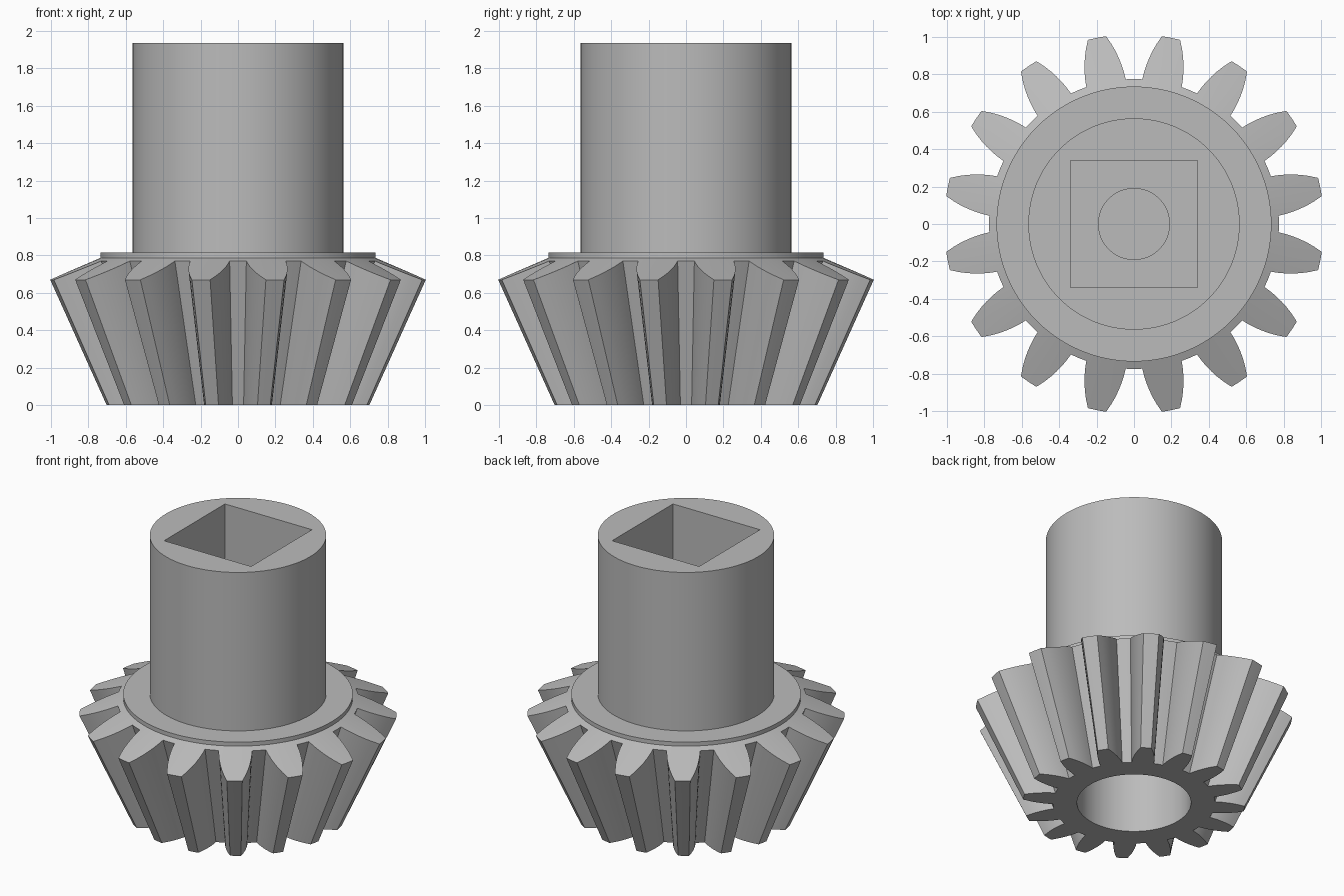
import bpy, bmesh
from math import radians, cos, sin

cube = bpy.data.objects.get("Cube")
if cube:
    bpy.data.objects.remove(cube)

steel = bpy.data.materials.new("plain grey")
steel.use_nodes = True
GREY = (0.5, 0.5, 0.5, 1)
steel.diffuse_color = GREY
steel.node_tree.nodes["Principled BSDF"].inputs["Base Color"].default_value = GREY

TEETH = 16
PITCH = 360 / TEETH
APEX = 1.56          # depth of the pitch cone's apex below the base
COLLAR_R, COLLAR_Z = 0.735, 0.815
SHAFT_R, SHAFT_TOP = 0.565, 1.935


def finish(bm, name):
    bmesh.ops.recalc_face_normals(bm, faces=bm.faces)
    mesh = bpy.data.meshes.new(name)
    bm.to_mesh(mesh)
    bm.free()
    mesh.materials.append(steel)
    obj = bpy.data.objects.new(name, mesh)
    bpy.context.collection.objects.link(obj)
    return obj


def smooth(obj):
    bpy.ops.object.select_all(action='DESELECT')
    obj.select_set(True)
    bpy.context.view_layer.objects.active = obj
    bpy.ops.object.shade_smooth_by_angle(angle=radians(25))


def back_cone(r):
    return 0.77 - (r - 0.775) * 0.417


# One tooth flank: radius and half angle, from root to tip
flank = [(0.775, 7.95), (0.81, 7.5), (0.85, 6.85), (0.89, 6.05),
         (0.93, 5.15), (0.97, 4.1), (1.015, 2.8)]
tooth = [(0.775, -PITCH / 2)] + [(r, -a) for r, a in flank]
tooth += [(1.015, 0)] + [(r, a) for r, a in reversed(flank)]
outline = [(r, radians(a + PITCH * (k + 0.5))) for k in range(TEETH) for r, a in tooth]

# Bevel gear with bore and collar, as a stack of rings
bm = bmesh.new()


def ring(radius_height):
    verts = []
    for r, a in outline:
        rr, z = radius_height(r)
        verts.append(bm.verts.new((rr * cos(a), rr * sin(a), z)))
    return verts


rings = [ring(f) for f in (
    lambda r: (0.365, COLLAR_Z - 0.015),
    lambda r: (0.365, 0),
    lambda r: (r * APEX / (APEX + back_cone(r)), 0),
    lambda r: (r, back_cone(r)),
    lambda r: (COLLAR_R, back_cone(COLLAR_R)),
    lambda r: (COLLAR_R, COLLAR_Z),
    lambda r: (SHAFT_R - 0.01, COLLAR_Z),
)]
n = len(outline)
for low, high in zip(rings, rings[1:]):
    for i in range(n):
        j = (i + 1) % n
        bm.faces.new((low[i], low[j], high[j], high[i]))
smooth(finish(bm, "bevel_gear"))


# Prisms for the shaft and its cutters
def prism(name, radius, z0, z1, sides, turn=0):
    bm = bmesh.new()
    base = [bm.verts.new((radius * cos(radians(turn + 360 * i / sides)),
                          radius * sin(radians(turn + 360 * i / sides)), z0))
            for i in range(sides)]
    face = bm.faces.new(base)
    top = bmesh.ops.extrude_face_region(bm, geom=[face])["geom"]
    for v in top:
        if isinstance(v, bmesh.types.BMVert):
            v.co.z = z1
    if len(bm.faces) == sides + 1:
        bm.faces.new(base)
    return finish(bm, name)


shaft = prism("shaft", SHAFT_R, COLLAR_Z - 0.015, SHAFT_TOP, 96)
socket = prism("socket_cutter", 0.34 * 2 ** 0.5, 1.1, SHAFT_TOP + 0.1, 4, 45)
pilot = prism("pilot_hole_cutter", 0.19, 0.95, 1.2, 48)
for cutter in (socket, pilot):
    mod = shaft.modifiers.new(cutter.name, 'BOOLEAN')
    mod.operation = 'DIFFERENCE'
    mod.solver = 'EXACT'
    mod.object = cutter

# Bake the cuts and remove the cutters
bpy.context.view_layer.update()
cut = bpy.data.meshes.new_from_object(
    shaft.evaluated_get(bpy.context.evaluated_depsgraph_get()))
shaft.modifiers.clear()
shaft.data = cut
for cutter in (socket, pilot):
    bpy.data.objects.remove(cutter)
smooth(shaft)
